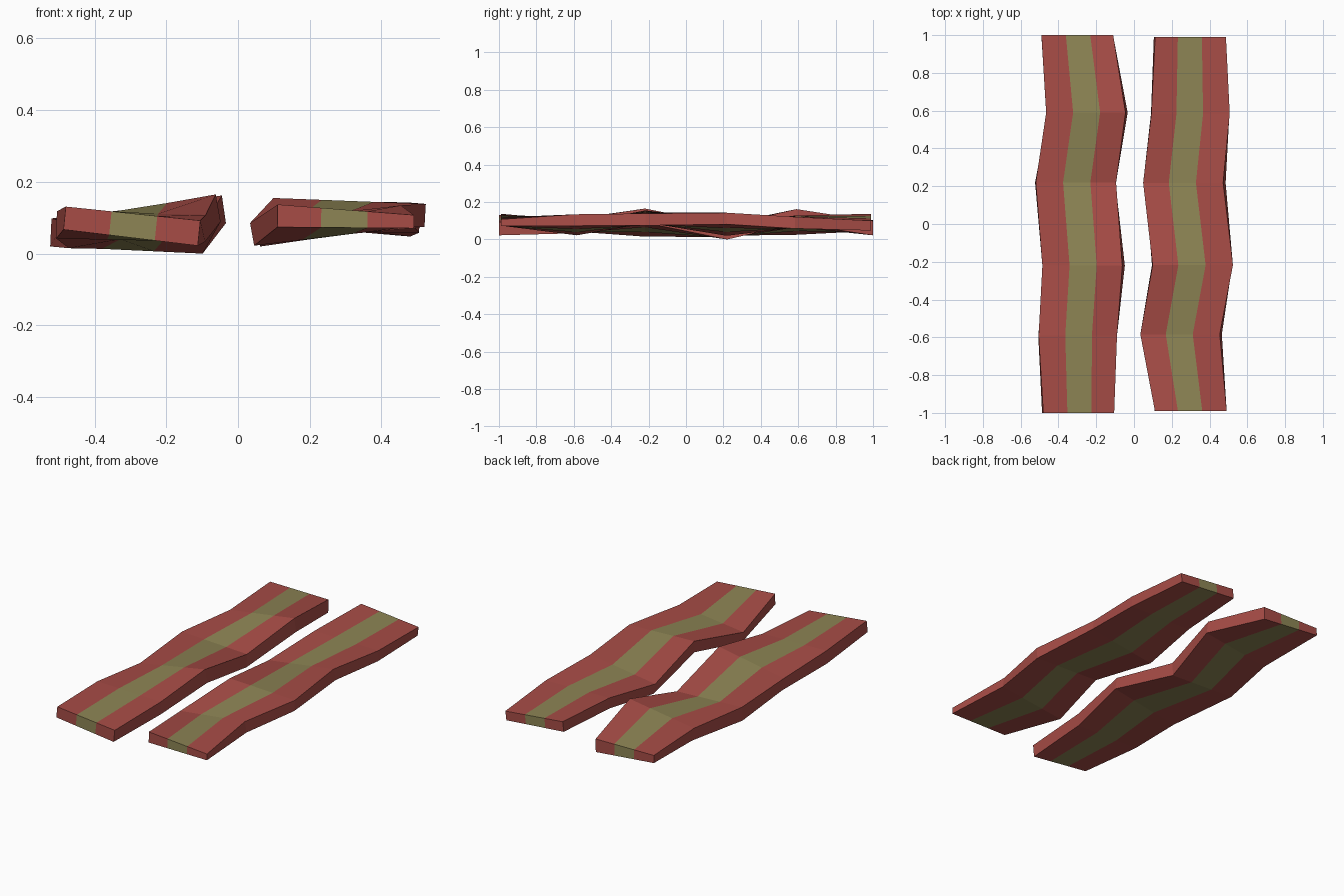
import bpy, bmesh

if "Cube" in bpy.data.objects:
    bpy.data.objects.remove(bpy.data.objects["Cube"])


def material(name, color):
    m = bpy.data.materials.new(name)
    m.diffuse_color = (*color, 1)
    m.use_nodes = True
    m.node_tree.nodes["Principled BSDF"].inputs["Base Color"].default_value = m.diffuse_color
    return m


meat = material("red meat", (0.39, 0.073, 0.062))
fat = material("olive fat", (0.27, 0.235, 0.09))

# Wavy strip stations: y, left x, right x (top edge),
# then left bottom/top z and right bottom/top z
stations = [
    (-1.00, -0.480, -0.105, 0.067, 0.131, 0.022, 0.092),
    (-0.59, -0.505, -0.090, 0.042, 0.118, 0.033, 0.108),
    (-0.22, -0.485, -0.062, 0.015, 0.090, 0.089, 0.165),
    (0.22, -0.520, -0.095, 0.020, 0.098, 0.000, 0.078),
    (0.59, -0.465, -0.045, 0.025, 0.100, 0.085, 0.162),
    (1.00, -0.490, -0.110, 0.058, 0.103, 0.022, 0.099),
]
CUTS = (0, 0.34, 0.68, 1)   # stripe borders across the width


def strip(name, place):
    bm = bmesh.new()
    rings = []
    for y, xl, xr, lb, lt, rb, rt in stations:
        tilt = (rt - lt) / (xr - xl)
        top, bottom = [], []
        for t in CUTS:
            x = xl + (xr - xl) * t
            zt, zb = lt + (rt - lt) * t, lb + (rb - lb) * t
            top.append(bm.verts.new(place(x, y, zt)))
            bottom.append(bm.verts.new(place(x + tilt * (zt - zb), y, zb)))
        rings.append((top, bottom))

    def face(verts, i):
        bm.faces.new(verts).material_index = 1 if i == 1 else 0

    # Top and bottom bands plus the two long sides
    for (t0, b0), (t1, b1) in zip(rings, rings[1:]):
        for i in range(3):
            face((t0[i], t0[i + 1], t1[i + 1], t1[i]), i)
            face((b0[i], b1[i], b1[i + 1], b0[i + 1]), i)
        for k in (0, 3):
            face((t0[k], t1[k], b1[k], b0[k]), 0)
    # End caps
    for t, b in (rings[0], rings[-1]):
        for i in range(3):
            face((t[i], b[i], b[i + 1], t[i + 1]), i)
    bmesh.ops.recalc_face_normals(bm, faces=bm.faces)
    mesh = bpy.data.meshes.new(name)
    bm.to_mesh(mesh)
    bm.free()
    mesh.materials.append(meat)
    mesh.materials.append(fat)
    bpy.context.collection.objects.link(bpy.data.objects.new(name, mesh))


strip("left_strip", lambda x, y, z: (x, y, z))
# The right strip is the same one turned around and over, slightly flatter
strip("right_strip", lambda x, y, z: (-x, -0.99 * y, 0.155 - 0.82 * z))
